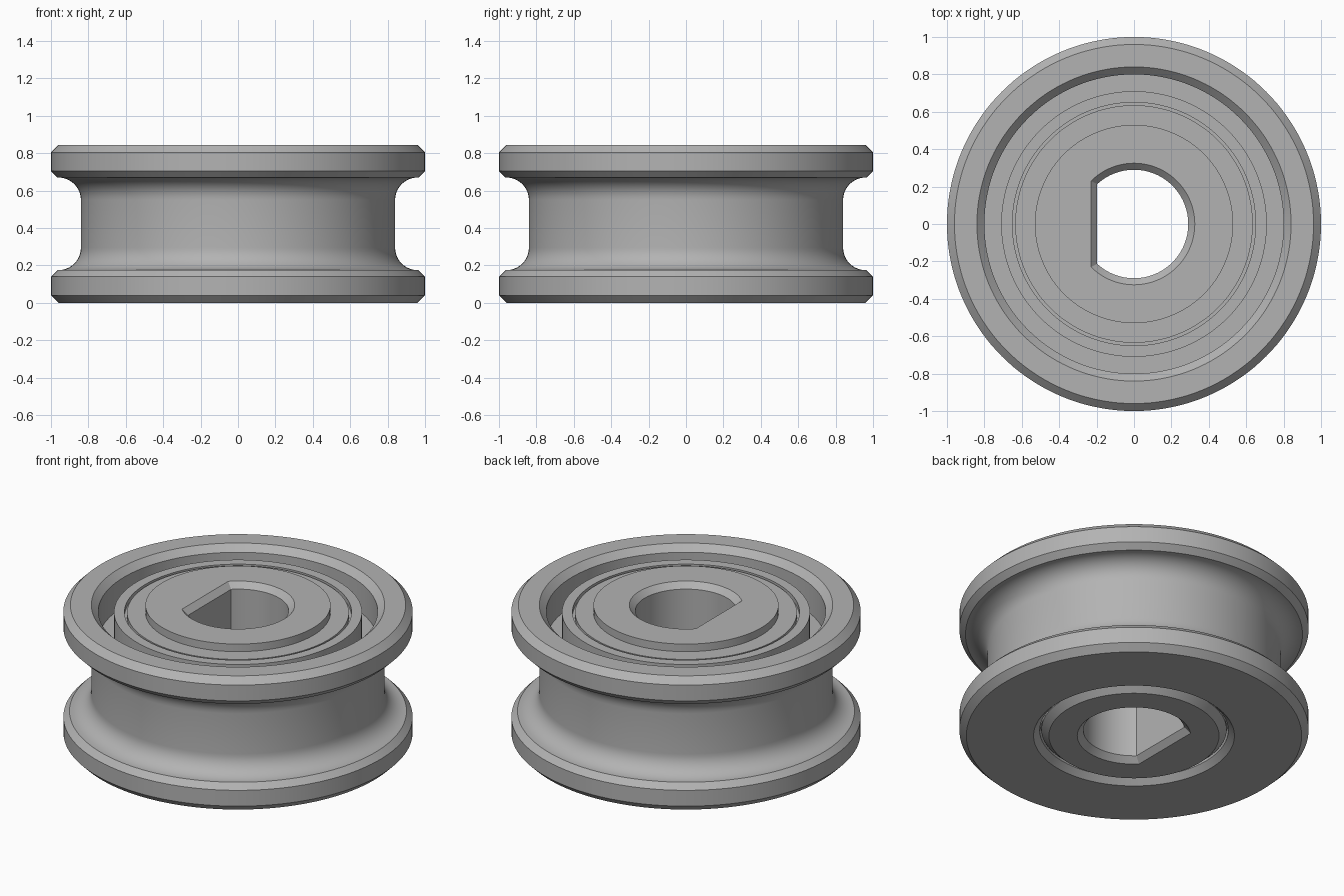
import bpy
from math import pi, sin, cos, acos, radians

if "Cube" in bpy.data.objects:
    bpy.data.objects.remove(bpy.data.objects["Cube"])

SEGMENTS = 144
HEIGHT = 0.845

steel = bpy.data.materials.new("grey_steel")
steel.use_nodes = True
grey = (0.45, 0.45, 0.45, 1)
steel.diffuse_color = grey
steel.node_tree.nodes["Principled BSDF"].inputs["Base Color"].default_value = grey


def skin(name, loops):
    """Joins closed loops of equal length, the last back to the first."""
    n, count = len(loops[0]), len(loops)
    verts = [p for loop in loops for p in loop]
    faces = []
    for i in range(count):
        a, b = i * n, (i + 1) % count * n
        for j in range(n):
            k = (j + 1) % n
            faces.append((a + j, a + k, b + k, b + j))
    mesh = bpy.data.meshes.new(name)
    mesh.from_pydata(verts, [], faces)
    mesh.materials.append(steel)
    obj = bpy.data.objects.new(name, mesh)
    bpy.context.collection.objects.link(obj)
    bpy.ops.object.select_all(action="DESELECT")
    obj.select_set(True)
    bpy.context.view_layer.objects.active = obj
    bpy.ops.object.shade_smooth_by_angle(angle=radians(30))
    return obj


def circle(r, z):
    return [(r * cos(2 * pi * i / SEGMENTS), r * sin(2 * pi * i / SEGMENTS), z)
            for i in range(SEGMENTS)]


def d_loop(r, flat, z):
    """Circle cut by a straight side at x = -flat."""
    half = acos(-flat / r)
    arc = SEGMENTS * 3 // 4
    points = [(r * cos(half * (2 * i / arc - 1)), r * sin(half * (2 * i / arc - 1)), z)
              for i in range(arc + 1)]
    rest = SEGMENTS - arc
    top = r * sin(half)
    points += [(-flat, top * (1 - 2 * i / rest), z) for i in range(1, rest)]
    return points


def round_loop(r, z):
    """Full circle with points spaced to match a d_loop."""
    return [(r * cos(a), r * sin(a), z)
            for a in (2 * pi * i / SEGMENTS - 0.75 * pi for i in range(SEGMENTS))]


def lathe(name, profile):
    return skin(name, [circle(r, z) for r, z in profile])


# Flanged wheel: lower flange and fillet, mirrored in height for the upper one
fillet = 0.12
lower = [(0.96, 0), (1, 0.04), (1, 0.14), (0.965, 0.175)]
for i in range(11):
    a = pi / 2 * i / 10
    lower.append((0.96 - fillet * sin(a), 0.175 + fillet * (1 - cos(a))))
upper = [(r, HEIGHT - z) for r, z in reversed(lower)]
bore = [(0.84, HEIGHT), (0.80, 0.805), (0.80, 0.62), (0.70, 0.62),
        (0.70, 0.12), (0.54, 0.12), (0.54, 0.035), (0.575, 0)]
lathe("wheel", lower + upper + bore)

# Bearing: outer race and the seal inside it, parted by a thin groove
lathe("bearing_race", [(0.71, 0.10), (0.71, 0.80), (0.65, 0.80), (0.65, 0.10)])
lathe("bearing_seal", [(0.655, 0.09), (0.655, 0.77), (0.635, 0.77),
                       (0.635, 0.797), (0.525, 0.797), (0.525, 0.09)])

# Hub with a D-shaped bore, chamfered at both ends
hub = [round_loop(0.487, 0), round_loop(0.53, 0.04), round_loop(0.53, HEIGHT)]
hub += [d_loop(0.325, 0.23, HEIGHT), d_loop(0.29, 0.197, HEIGHT - 0.035),
        d_loop(0.29, 0.197, 0.035), d_loop(0.325, 0.23, 0)]
skin("hub", hub)
